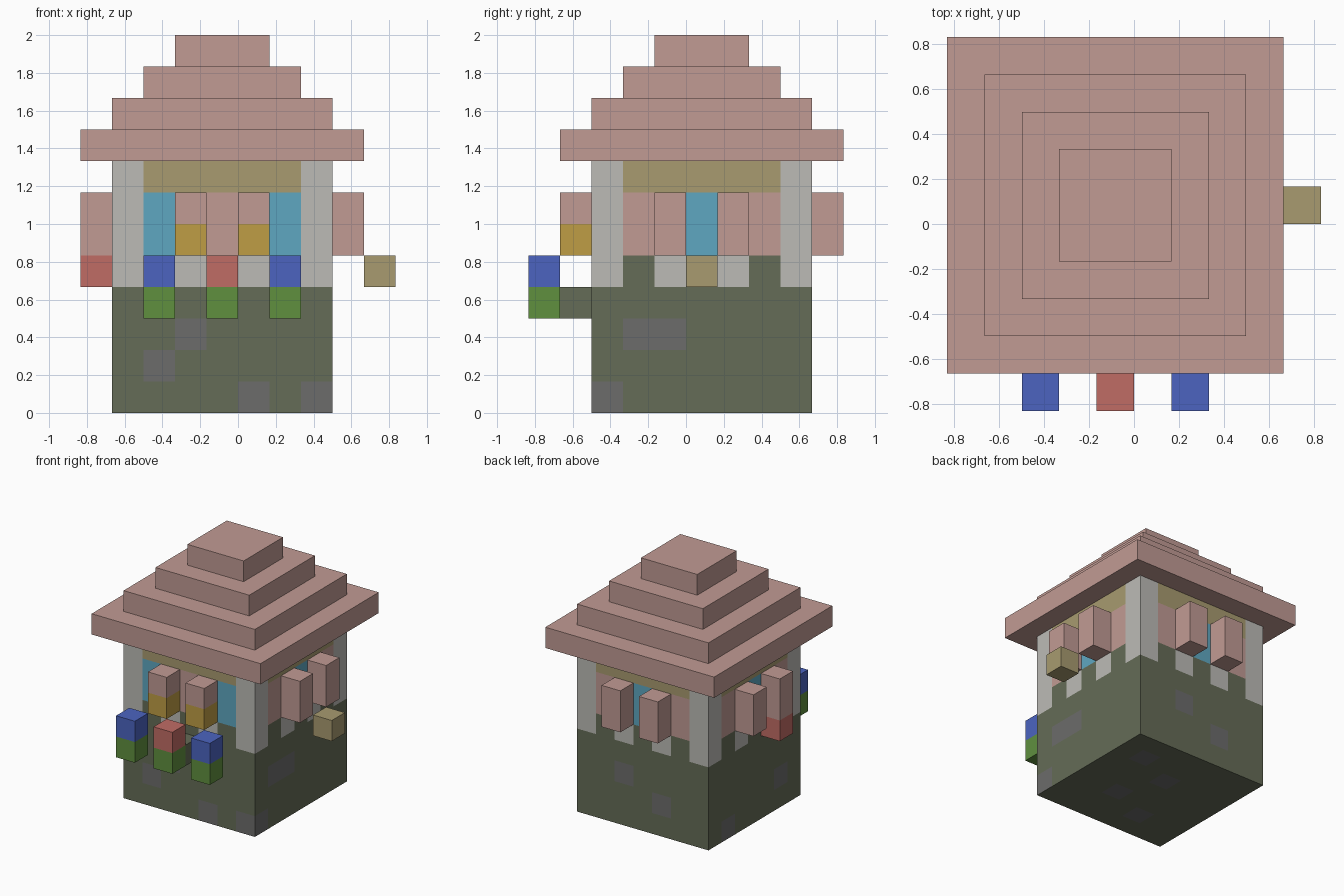
import bpy, bmesh
from mathutils import Vector

if "Cube" in bpy.data.objects:
    bpy.data.objects.remove(bpy.data.objects["Cube"], do_unlink=True)

U = 1 / 6                              # one building block
ORIGIN = Vector((-5 * U, -5 * U, 0))   # corner of the block grid


def linear(c):
    c /= 255
    return c / 12.92 if c <= 0.04045 else ((c + 0.055) / 1.055) ** 2.4


def material(name, code):
    rgba = [linear(int(code[i:i + 2], 16)) for i in (0, 2, 4)] + [1]
    m = bpy.data.materials.new(name)
    m.use_nodes = True
    m.diffuse_color = rgba
    node = m.node_tree.nodes["Principled BSDF"]
    node.inputs["Base Color"].default_value = rgba
    node.inputs["Roughness"].default_value = 0.9
    return m


MATS = {n: material(n, c) for n, c in {
    "clay_pink": "C19B94", "pale_plaster": "BCBBB6", "straw_tan": "A89B70",
    "window_blue": "5FA7C1", "gold": "BF9D45", "petal_blue": "4C64C0",
    "petal_red": "C06C65", "leaf_green": "60903F", "moss": "656C57",
    "stone_grey": "6C6C6B"}.items()}


def block(name, mats, corner, size=(1, 1, 1)):
    """Box on the block grid, from its low corner and its size in blocks."""
    bm = bmesh.new()
    bmesh.ops.create_cube(bm, size=1)
    for v in bm.verts:
        v.co = ORIGIN + U * Vector(
            [c + s * (p + 0.5) for c, s, p in zip(corner, size, v.co)])
    mesh = bpy.data.meshes.new(name)
    bm.to_mesh(mesh)
    bm.free()
    for m in mats:
        mesh.materials.append(MATS[m])
    ob = bpy.data.objects.new(name, mesh)
    bpy.context.collection.objects.link(ob)
    return ob


# Stones per side as (column, row); the underside uses (x, y)
STONES = {
    "front": {(5, 0), (7, 0), (2, 1), (3, 2)},
    "left": {(2, 0), (3, 2), (4, 2)},
    "back": {(5, 2), (3, 1)},
    "right": {(7, 0), (3, 1)},
    "under": {(6, 7), (4, 6), (5, 4), (3, 3)},
}


def wall_colour(side, col, row):
    first = 1 if side in ("front", "back") else 2
    n = col - first                     # column from 0 to 6
    if side == "under" or row < 4:
        return "stone_grey" if (col, row) in STONES[side] else "moss"
    if n in (0, 6):
        return "pale_plaster"           # corner posts
    if row == 4:
        return "moss" if n % 2 else "pale_plaster"
    if row == 7:
        return "straw_tan"              # band under the roof
    glass = (1, 5) if side == "front" else (3,)
    return "window_blue" if n in glass else "clay_pink"


# House walls, cut along the block grid and coloured by position
names = list(MATS)
walls = block("house_walls", names, (1, 2, 0), (7, 7, 8))
bm = bmesh.new()
bm.from_mesh(walls.data)
for axis in range(3):
    normal = Vector([a == axis for a in range(3)])
    for i in range(1, 10):
        bmesh.ops.bisect_plane(bm, geom=bm.verts[:] + bm.edges[:] + bm.faces[:],
                               plane_co=ORIGIN + normal * i * U, plane_no=normal)
for f in bm.faces:
    x, y, z = [int(c // U) for c in f.calc_center_median() - ORIGIN]
    nx, ny, nz = f.normal
    if nz < -0.5:
        colour = wall_colour("under", x, y)
    elif nz > 0.5:
        colour = "straw_tan"
    elif abs(ny) > 0.5:
        colour = wall_colour("front" if ny < 0 else "back", x, z)
    else:
        colour = wall_colour("left" if nx > 0 else "right", y, z)
    f.material_index = names.index(colour)
bm.to_mesh(walls.data)
bm.free()

# Stepped roof
for step, width in enumerate((9, 7, 5, 3)):
    block(f"roof_step_{step + 1}", ["clay_pink"],
          (step, step + 1, 8 + step), (width, width, 1))

# Shutters on every side
for n, x in enumerate((3, 5), 1):
    block(f"front_shutter_{n}", ["clay_pink"], (x, 1, 6))
    block(f"front_shutter_base_{n}", ["gold"], (x, 1, 5))
    block(f"back_shutter_{n}", ["clay_pink"], (x, 9, 5), (1, 1, 2))
for n, y in enumerate((4, 6), 1):
    block(f"left_shutter_{n}", ["clay_pink"], (8, y, 5), (1, 1, 2))
    block(f"right_shutter_{n}", ["clay_pink"], (0, y, 5), (1, 1, 2))
block("right_shutter_flower", ["petal_red"], (0, 4, 4))

# Flowers in front
for n, (x, petal) in enumerate(((2, "petal_blue"), (4, "petal_red"), (6, "petal_blue")), 1):
    block(f"flower_leaves_{n}", ["leaf_green"], (x, 0, 3))
    block(f"flower_head_{n}", [petal], (x, 0, 4))
block("flower_bracket", ["moss"], (4, 1, 3))

# Hanging block at the left side
block("side_sign", ["straw_tan"], (9, 5, 4))
